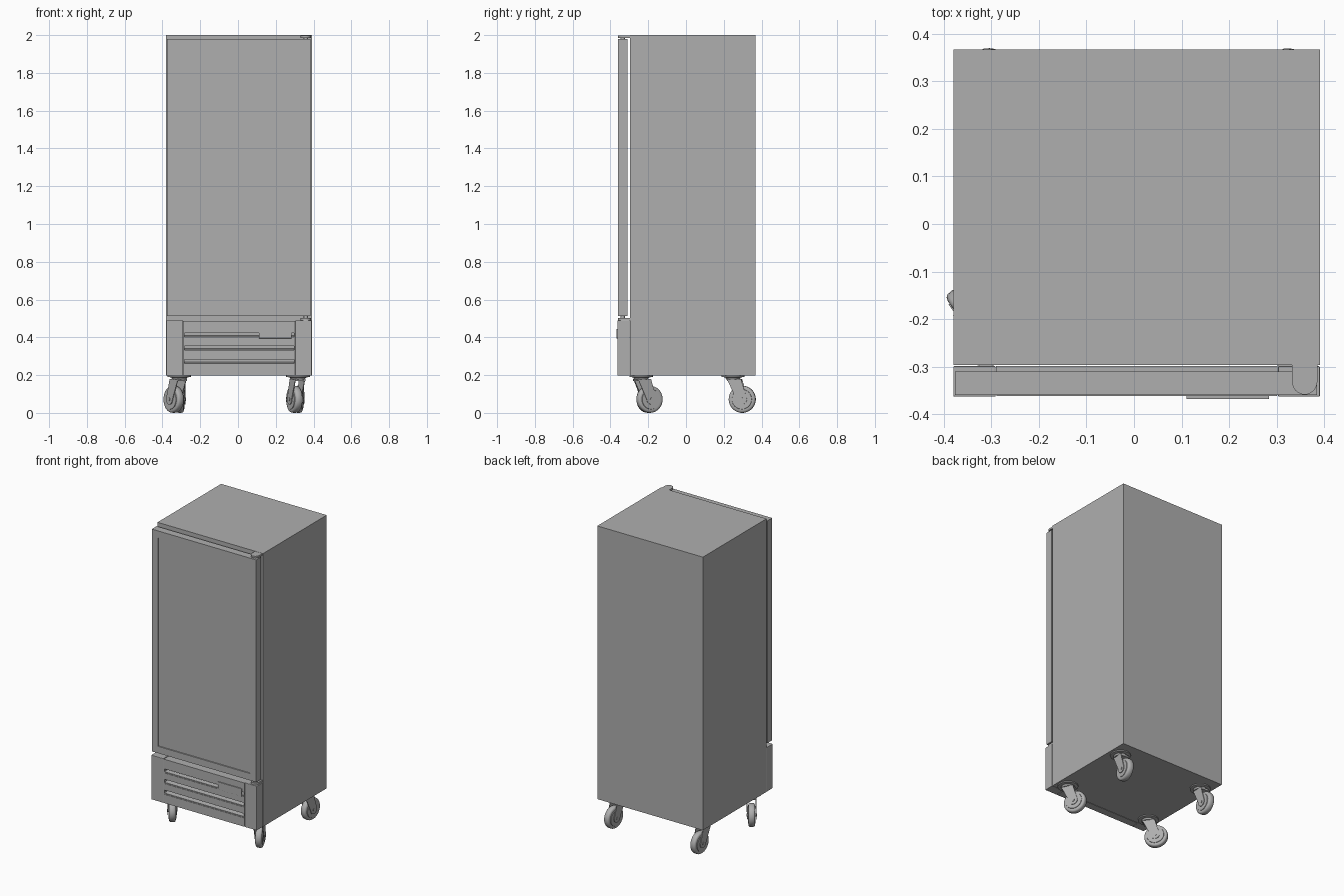
import bpy, bmesh, math
from mathutils import Matrix, Vector

if "Cube" in bpy.data.objects:
    bpy.data.objects.remove(bpy.data.objects["Cube"])

GREY = bpy.data.materials.new("mid_grey")
GREY.diffuse_color = (0.43, 0.43, 0.43, 1)
GREY.use_nodes = True
GREY.node_tree.nodes["Principled BSDF"].inputs["Base Color"].default_value = GREY.diffuse_color


def finish(name, bm, smooth=False, bevel=0.0):
    bmesh.ops.recalc_face_normals(bm, faces=bm.faces)
    me = bpy.data.meshes.new(name)
    bm.to_mesh(me)
    bm.free()
    me.materials.append(GREY)
    ob = bpy.data.objects.new(name, me)
    bpy.context.collection.objects.link(ob)
    if bevel:
        m = ob.modifiers.new("bevel", 'BEVEL')
        m.width, m.segments = bevel, 2
    if smooth:
        bpy.context.view_layer.objects.active = ob
        bpy.ops.object.select_all(action='DESELECT')
        ob.select_set(True)
        bpy.ops.object.shade_smooth_by_angle(angle=math.radians(35))
    return ob


def box_bm(x0, x1, y0, y1, z0, z1):
    bm = bmesh.new()
    mat = (Matrix.Translation(((x0 + x1) / 2, (y0 + y1) / 2, (z0 + z1) / 2))
           @ Matrix.Diagonal((x1 - x0, y1 - y0, z1 - z0, 1)))
    bmesh.ops.create_cube(bm, size=1, matrix=mat)
    return bm


def box(name, *dims, bevel=0.0):
    return finish(name, box_bm(*dims), bevel=bevel)


def prism(name, points, direction, matrix=Matrix(), smooth=False):
    """Closed solid: a flat outline swept along a direction."""
    bm = bmesh.new()
    lo = [bm.verts.new(p) for p in points]
    hi = [bm.verts.new(Vector(p) + Vector(direction)) for p in points]
    bm.faces.new(lo)
    bm.faces.new(hi)
    for i in range(len(lo)):
        bm.faces.new((lo[i - 1], lo[i], hi[i], hi[i - 1]))
    bm.transform(matrix)
    return finish(name, bm, smooth)


def lathe(name, profile, matrix, steps=32):
    """Spin a (radius, height) profile around z."""
    bm = bmesh.new()
    vs = [bm.verts.new((r, 0, h)) for r, h in profile]
    es = [bm.edges.new(p) for p in zip(vs, vs[1:])]
    bmesh.ops.spin(bm, geom=vs + es, cent=(0, 0, 0), axis=(0, 0, 1),
                   angle=2 * math.pi, steps=steps)
    bmesh.ops.remove_doubles(bm, verts=bm.verts, dist=1e-5)
    bm.transform(matrix)
    return finish(name, bm, True)


# Cabinet
box("cabinet", -0.38, 0.391, -0.297, 0.367, 0.197, 2.0)

# Door with stepped frame and recessed panel
bm = box_bm(-0.377, 0.385, -0.36, -0.310, 0.513, 1.98)
front = min(bm.faces, key=lambda f: f.calc_center_median().y)
for thick, depth in ((0.045, 0), (0.001, -0.006)):
    bmesh.ops.inset_region(bm, faces=[front], thickness=thick, depth=depth, use_even_offset=True)
finish("door", bm)

# Hinge brackets with rounded fronts and pins
for label, z, pin in (("top", 1.986, (1.975, 1.99)), ("bottom", 0.49, (0.495, 0.52))):
    outline = [(0.332, -0.297, z), (0.332, -0.33, z)]
    outline += [(0.359 - 0.027 * math.cos(a), -0.33 - 0.029 * math.sin(a), z)
                for a in [math.pi * i / 12 for i in range(1, 12)]]
    outline += [(0.386, -0.33, z), (0.386, -0.297, z)]
    prism(label + "_hinge", outline, (0, 0, 0.013), smooth=True)
    lathe(label + "_hinge_pin", [(0, pin[0]), (0.011, pin[0]), (0.011, pin[1]), (0, pin[1])],
          Matrix.Translation((0.359, -0.335, 0)), 20)

# Grille side blocks
for label, x0, x1 in (("left", -0.38, -0.291), ("right", 0.303, 0.391)):
    box("grille_side_" + label, x0, x1, -0.363, -0.299, 0.197, 0.489, bevel=0.002)

# Grille centre: backing, end uprights, rails and angled louvres
box("grille_back", -0.290, 0.302, -0.312, -0.299, 0.199, 0.484)
FRONT, BACK = -0.362, -0.311
box("grille_upright_left", -0.289, -0.284, FRONT, BACK, 0.197, 0.486)
box("grille_upright_right", 0.296, 0.301, FRONT, BACK, 0.197, 0.486)
slots = [(0.255, 0.283), (0.326, 0.354), (0.396, 0.423)]
bounds = [0.197] + [z for s in slots for z in s] + [0.486]
for i in range(0, len(bounds), 2):
    box("grille_rail", -0.284, 0.296, FRONT, BACK, bounds[i], bounds[i + 1])
for lo, hi in slots:
    prism("grille_louvre", [(-0.284, FRONT + 0.003, lo), (-0.284, FRONT + 0.003, lo + 0.007),
                            (-0.284, BACK, lo + 0.014), (-0.284, BACK, lo)], (0.58, 0, 0))

# Control plate over the top slot
box("control_plate", 0.11, 0.284, -0.368, FRONT + 0.001, 0.395, 0.445, bevel=0.001)

# Swivel casters; local +y is the trailing direction
R, OFF = 0.072, 0.049


def caster(label, x, y, yaw):
    base = Matrix.Translation((x, y, 0)) @ Matrix.Rotation(yaw, 4, 'Z')
    lathe(label + "_caster_mount", [(0, 0.198), (0.062, 0.198), (0.062, 0.190), (0.042, 0.188),
                                    (0.036, 0.178), (0, 0.176)], base)
    # Fork crown and two tapered legs
    crown = box_bm(-0.029, 0.029, -0.03, 0.045, 0.168, 0.18)
    crown.transform(base)
    finish(label + "_caster_crown", crown)
    for s in (-1, 1):
        side = [(s * 0.025, -0.03, 0.18), (s * 0.025, 0.045, 0.18)]
        side += [(s * 0.025, OFF + 0.028 * math.cos(a), R + 0.028 * math.sin(a))
                 for a in [math.radians(30 - 26 * i) for i in range(9)]]
        prism(label + "_caster_fork", side, (s * 0.004, 0, 0), base)
    # Wheel with flat sides and rounded tread, plus axle
    axle = base @ Matrix.Translation((0, OFF, R)) @ Matrix.Rotation(math.pi / 2, 4, 'Y')
    half = [(0, 0.023), (0.052, 0.023), (0.053, 0.020), (0.060, 0.020),
            (0.067, 0.0175), (0.071, 0.012)]
    lathe(label + "_caster_wheel",
          half + [(R, 0)] + [(r, -h) for r, h in reversed(half)], axle, 36)
    lathe(label + "_caster_axle", [(0, -0.032), (0.009, -0.032), (0.009, 0.032), (0, 0.032)],
          axle, 12)


caster("front_left", -0.312, -0.238, math.radians(36))
caster("front_right", 0.318, -0.238, math.radians(24))
caster("rear_left", -0.310, 0.249, math.radians(-3))
caster("rear_right", 0.315, 0.249, math.radians(-6))
